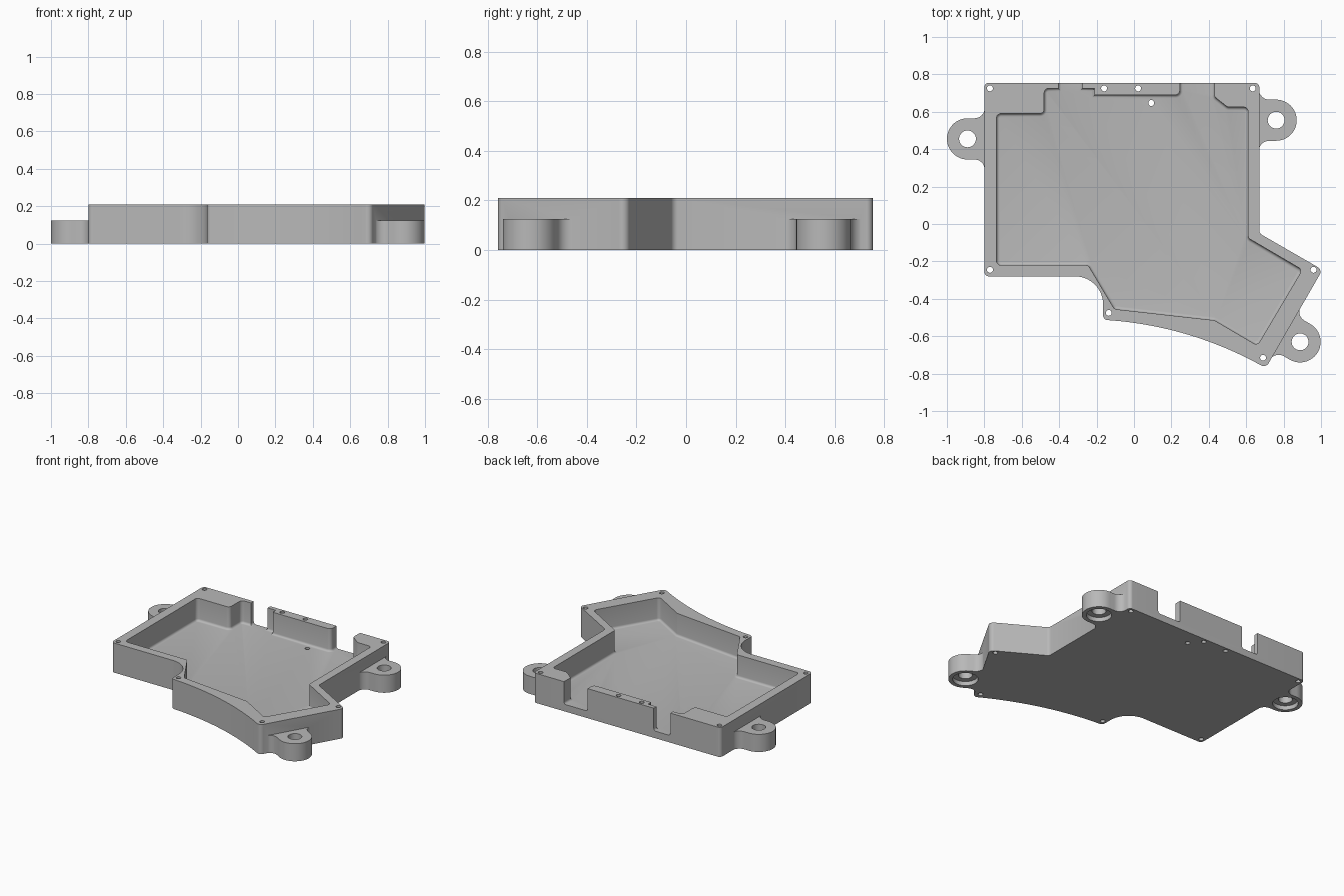
import bpy, bmesh, math
from mathutils import Vector, Matrix

if "Cube" in bpy.data.objects:
    bpy.data.objects.remove(bpy.data.objects["Cube"], do_unlink=True)

HEIGHT, FLOOR, EAR_HEIGHT = 0.21, 0.05, 0.125

grey = bpy.data.materials.new("plain grey")
grey.use_nodes = True
grey.diffuse_color = (0.48, 0.48, 0.48, 1)
bsdf = next(n for n in grey.node_tree.nodes if n.type == 'BSDF_PRINCIPLED')
bsdf.inputs["Base Color"].default_value = grey.diffuse_color


def rounded(corners):
    """Turn (x, y, radius) corners into a polygon with filleted corners."""
    out = []
    for i, (x, y, r) in enumerate(corners):
        p = Vector((x, y))
        if r == 0:
            out.append(p)
            continue
        a = (Vector(corners[i - 1][:2]) - p).normalized()
        b = (Vector(corners[(i + 1) % len(corners)][:2]) - p).normalized()
        half = a.angle(b) / 2
        centre = p + (a + b).normalized() * r / math.sin(half)
        start = p + a * r / math.tan(half) - centre
        end = p + b * r / math.tan(half) - centre
        turn = math.atan2(start.cross(end), start.dot(end))
        steps = max(3, round(abs(turn) * 8))
        out += [centre + Matrix.Rotation(turn * k / steps, 2) @ start for k in range(steps + 1)]
    return out


def prism(name, points, z0, z1, bottom_fillet=0):
    bm = bmesh.new()
    base = bm.faces.new([bm.verts.new((p[0], p[1], z0)) for p in points])
    top = bmesh.ops.extrude_face_region(bm, geom=[base], use_keep_orig=True)
    for v in top["geom"]:
        if isinstance(v, bmesh.types.BMVert):
            v.co.z = z1
    bmesh.ops.recalc_face_normals(bm, faces=bm.faces)
    if bottom_fillet:
        rim = [e for e in bm.edges if all(abs(v.co.z - z0) < 1e-5 for v in e.verts)]
        bmesh.ops.bevel(bm, geom=rim, offset=bottom_fillet, segments=4,
                        profile=0.5, affect='EDGES')
    mesh = bpy.data.meshes.new(name)
    bm.to_mesh(mesh)
    bm.free()
    mesh.materials.append(grey)
    obj = bpy.data.objects.new(name, mesh)
    bpy.context.scene.collection.objects.link(obj)
    return obj


def cylinder(name, x, y, r, z0, z1, sides=32):
    ring = [(x + r * math.cos(2 * math.pi * k / sides),
             y + r * math.sin(2 * math.pi * k / sides)) for k in range(sides)]
    return prism(name, ring, z0, z1)


# Case body outline, with the bowed front edge as a quadratic curve
p0, p1, p2 = Vector((-0.165, -0.512)), Vector((0.3, -0.54)), Vector((0.705, -0.77))
bow = []
for k in range(2, 23):
    t = k / 24
    q = p0 * (1 - t) ** 2 + p1 * 2 * t * (1 - t) + p2 * t * t
    bow.append((q.x, q.y, 0))
outline = [(-0.8, 0.755, 0.025), (-0.8, -0.28, 0.025), (-0.165, -0.28, 0.15),
           (*p0, 0.025), *bow, (*p2, 0.03), (1.008, -0.245, 0.03),
           (0.67, -0.05, 0.03), (0.67, 0.755, 0.025)]
body = prism("case_body", rounded(outline), 0, HEIGHT)

# Mounting ears: position of the centre and outward angle
ears = [(-0.89, 0.455, 180), (0.76, 0.555, 0), (0.888, -0.63, -30)]
R, FLARE, REACH = 0.11, 0.055, 0.092
tab = [(-REACH - 0.03, -R - FLARE), (-REACH, -R - FLARE)]
flare = [(FLARE * math.sin(a) - REACH, -R - FLARE * math.cos(a))
         for a in (math.pi * k / 16 for k in range(8, -1, -1))]
flare = [(FLARE - REACH - FLARE * math.cos(a), -R - FLARE + FLARE * math.sin(a))
         for a in (math.pi * k / 16 for k in range(1, 9))]
nose = [(R * math.cos(a), R * math.sin(a))
        for a in (math.pi * (k / 24 - 0.5) for k in range(25))]
half = tab + flare
tab = half + nose + [(x, -y) for x, y in reversed(half)]

joins, cutters = [], []
for x, y, angle in ears:
    turn = Matrix.Rotation(math.radians(angle), 2)
    points = [turn @ Vector(p) + Vector((x, y)) for p in tab]
    joins.append(prism("mounting_ear", points, 0, EAR_HEIGHT))
    cutters.append(cylinder("ear_hole", x, y, 0.045, -0.1, 0.3))
    cutters.append(cylinder("ear_counterbore", x, y, 0.082, -0.1, 0.03, 40))

# Cavity with the two rear openings, filleted along the floor
r = 0.024
cavity = [(-0.735, 0.59, r), (-0.735, -0.22, r), (-0.245, -0.22, r), (-0.105, -0.455, r),
          (0.43, -0.515, r), (0.66, -0.65, r), (0.9, -0.245, r), (0.61, -0.075, r),
          (0.61, 0.625, r), (0.5, 0.625, r), (0.43, 0.68, r), (0.43, 0.85, 0),
          (0.245, 0.85, 0), (0.245, 0.69, r), (-0.21, 0.69, 0), (-0.21, 0.725, 0),
          (-0.275, 0.725, 0), (-0.275, 0.85, 0), (-0.405, 0.85, 0), (-0.405, 0.725, 0),
          (-0.48, 0.725, r), (-0.48, 0.59, r)]
cutters.append(prism("cavity", rounded(cavity), FLOOR, 0.3, 0.016))

# Screw holes through the rim and floor
for x, y in [(-0.77, 0.725), (0.635, 0.725), (-0.77, -0.245), (-0.135, -0.475),
             (0.69, -0.715), (0.96, -0.245), (-0.16, 0.725), (0.022, 0.725), (0.092, 0.647)]:
    cutters.append(cylinder("screw_hole", x, y, 0.016, -0.1, 0.3, 16))

# Combine everything into one solid
for tool in joins + cutters:
    tool.hide_render = True
    mod = body.modifiers.new(tool.name, 'BOOLEAN')
    mod.object = tool
    mod.solver = 'EXACT'
    mod.operation = 'UNION' if tool in joins else 'DIFFERENCE'
bpy.context.view_layer.update()
solid = bpy.data.meshes.new_from_object(body.evaluated_get(bpy.context.evaluated_depsgraph_get()))
body.modifiers.clear()
body.data = solid
for tool in joins + cutters:
    bpy.data.objects.remove(tool, do_unlink=True)

for obj in bpy.context.selected_objects:
    obj.select_set(False)
body.select_set(True)
bpy.context.view_layer.objects.active = body
bpy.ops.object.shade_smooth_by_angle(angle=math.radians(30))
